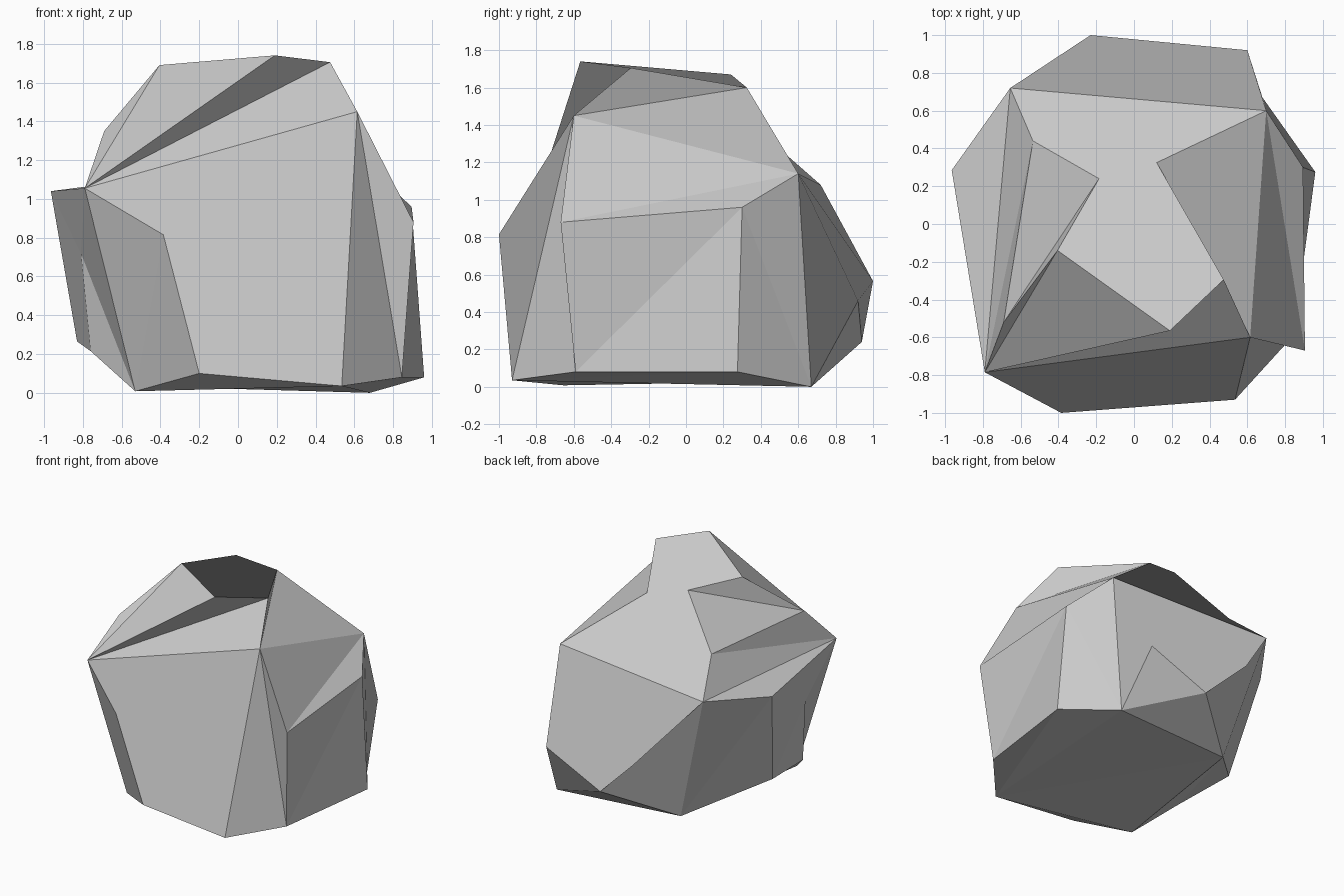
import bpy, bmesh
from mathutils import Vector

if "Cube" in bpy.data.objects:
    bpy.data.objects.remove(bpy.data.objects["Cube"])

# Corner points of the boulder, in rough rings from bottom to top
corners = dict(
    # base
    H=(0.535, -0.93, 0.035), l=(0.845, -0.59, 0.08), k=(0.96, 0.275, 0.08), m=(0.68, 0.67, 0.0),
    W=(-0.36, 0.58, 0.03), p=(-0.53, -0.655, 0.008), o=(-0.20, -0.92, 0.10),
    # low flare
    r=(-0.83, 0.085, 0.265), q=(-0.76, -0.40, 0.215), X=(0.105, 0.94, 0.24),
    B=(0.60, 0.92, 0.46), A=(-0.23, 1.0, 0.565),
    # waist
    I=(-0.385, -1.0, 0.815), F=(0.905, -0.67, 0.88), U=(0.895, 0.30, 0.96), D=(0.70, 0.60, 1.14),
    M=(-0.655, 0.72, 1.08), L=(-0.965, 0.285, 1.04), t=(-0.81, -0.36, 0.72), J=(-0.79, -0.785, 1.055),
    # crown
    S=(0.615, -0.60, 1.45), V=(-0.69, -0.52, 1.35), N=(-0.535, 0.44, 1.325), Q=(0.19, -0.565, 1.74),
    R=(0.475, -0.295, 1.705), T=(0.12, 0.325, 1.60), O=(-0.185, 0.24, 1.67), P=(-0.405, -0.14, 1.69))
points = {name: Vector(co) for name, co in corners.items()}
centre = Vector((0, 0, 0.87))

# Broad facets, facets creased outward or inward, and the fanned underside
broad = ["MNOPQRTD", "JSHoI", "DmBXAM"]
ridged = ["JQRS", "mBXW"]
hollow = ["NOPV", "VPQJ", "JIop", "SHlF", "RTDS", "SFUD", "FUkl", "UDmk", "MAXW",
          "NVJM", "MLtJ", "MWrL", "Lrqt", "Jpqt", "Wrqp"]
underside = "HopWmkl"


def crease(quad, inward):
    """Split a bent quad along its valley (inward) or its ridge."""
    a, b, c, d = (points[n] for n in quad)
    normal = (b - a).cross(c - a)
    if normal.dot(a - centre) < 0:
        normal.negate()
    is_ridge = normal.dot(d - a) < 0
    if is_ridge == inward:
        quad = quad[1:] + quad[0]
    return [quad[:3], quad[2:] + quad[0]]


facets = list(broad)
for quad in ridged:
    facets += crease(quad, False)
for quad in hollow:
    facets += crease(quad, True)
facets += [underside[0] + underside[i:i + 2] for i in range(1, len(underside) - 1)]

bm = bmesh.new()
verts = {name: bm.verts.new(co) for name, co in points.items()}
for facet in facets:
    bm.faces.new([verts[n] for n in facet])
bmesh.ops.recalc_face_normals(bm, faces=bm.faces[:])

mesh = bpy.data.meshes.new("boulder")
bm.to_mesh(mesh)
bm.free()
boulder = bpy.data.objects.new("boulder", mesh)
bpy.context.collection.objects.link(boulder)

# Plain stone colour
stone = bpy.data.materials.new("stone_grey")
stone.diffuse_color = (0.59, 0.59, 0.59, 1.0)
stone.use_nodes = True
stone.node_tree.nodes["Principled BSDF"].inputs["Base Color"].default_value = stone.diffuse_color
mesh.materials.append(stone)
